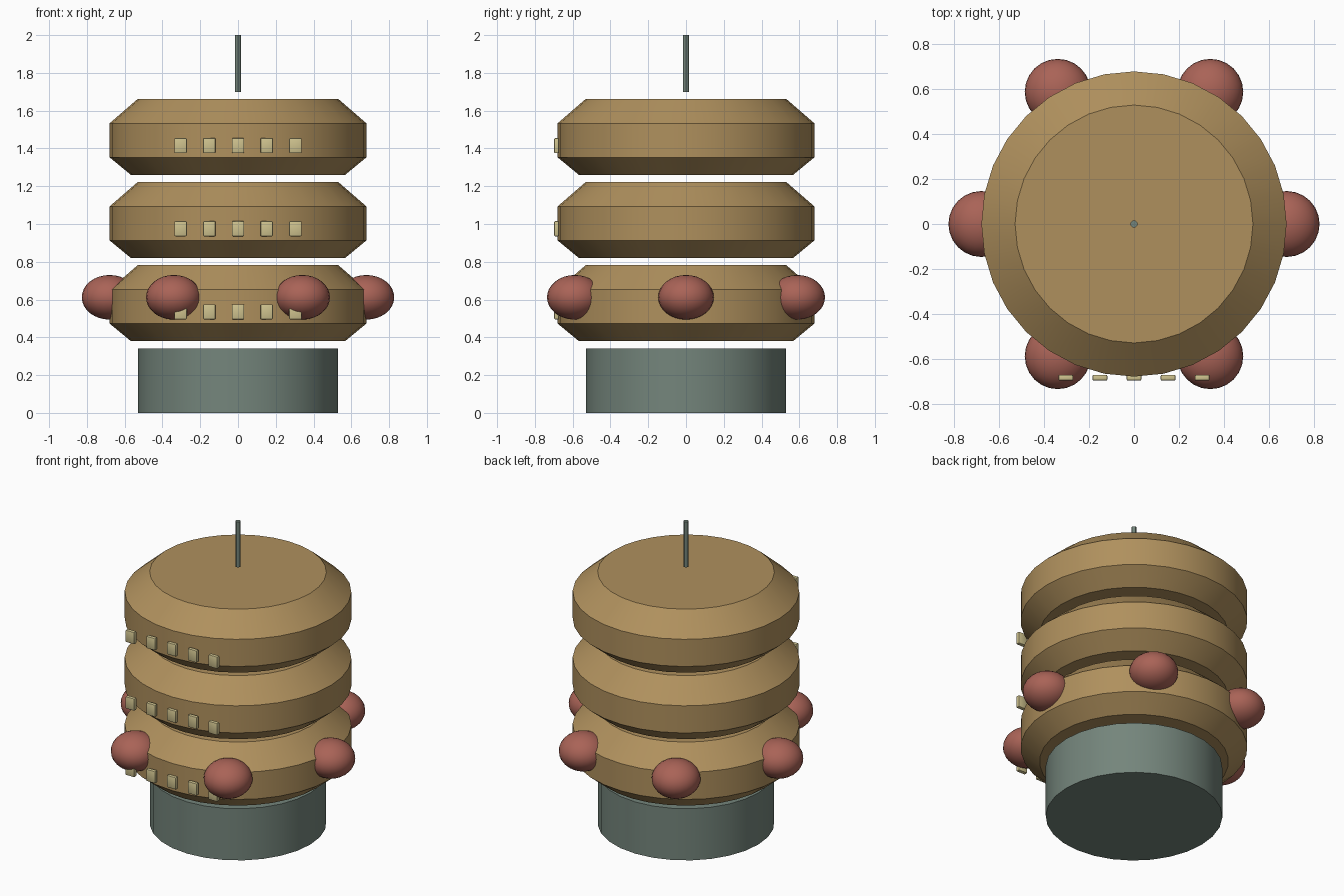
import bpy, bmesh, math

if "Cube" in bpy.data.objects:
    bpy.data.objects.remove(bpy.data.objects["Cube"])


def material(name, rgb):
    m = bpy.data.materials.new(name)
    m.diffuse_color = (*rgb, 1)
    m.use_nodes = True
    m.node_tree.nodes["Principled BSDF"].inputs["Base Color"].default_value = m.diffuse_color
    return m


TAN = material("warm tan", (0.43, 0.28, 0.11))
GREEN = material("grey green", (0.175, 0.235, 0.20))
RED = material("brick red", (0.40, 0.125, 0.095))
CREAM = material("pale cream", (0.62, 0.54, 0.27))


def finish(bm, name, mat, angle=30):
    """Turn a bmesh into a named object with smooth shading and sharp edges."""
    bmesh.ops.recalc_face_normals(bm, faces=bm.faces)
    me = bpy.data.meshes.new(name)
    bm.to_mesh(me)
    bm.free()
    me.materials.append(mat)
    ob = bpy.data.objects.new(name, me)
    bpy.context.collection.objects.link(ob)
    bpy.ops.object.select_all(action='DESELECT')
    ob.select_set(True)
    bpy.context.view_layer.objects.active = ob
    bpy.ops.object.shade_smooth_by_angle(angle=math.radians(angle))
    return ob


def turned(name, profile, sides, mat):
    """Closed solid of revolution from (radius, height) points."""
    bm = bmesh.new()
    rings = [[bm.verts.new((r * math.cos(2 * math.pi * i / sides),
                            r * math.sin(2 * math.pi * i / sides), z))
              for i in range(sides)] for r, z in profile]
    for low, high in zip(rings, rings[1:]):
        for i in range(sides):
            j = (i + 1) % sides
            bm.faces.new((low[i], low[j], high[j], high[i]))
    bm.faces.new(rings[0][::-1])
    bm.faces.new(rings[-1])
    return finish(bm, name, mat)


# Base cylinder and thin mast
turned("base", [(0.53, 0), (0.53, 0.342)], 28, GREEN)
turned("mast", [(0.016, 1.70), (0.016, 2.0)], 12, GREEN)

# Three floating drums, each with a row of windows on the front
for level in range(3):
    z = 0.38 + 0.44 * level
    turned(f"drum_{level + 1}",
           [(0.567, z), (0.68, z + 0.093), (0.68, z + 0.273), (0.53, z + 0.403)],
           32, TAN)
    for k in range(-2, 3):
        bm = bmesh.new()
        bmesh.ops.create_cube(bm, size=1)
        for v in bm.verts:
            v.co = (v.co.x * 0.066 + k * 0.152, v.co.y * 0.026 - 0.685,
                    v.co.z * 0.08 + z + 0.155)
        bmesh.ops.bevel(bm, geom=bm.edges[:], offset=0.006, segments=2,
                        affect='EDGES', profile=0.5)
        finish(bm, f"window_{level + 1}_{k + 3}", CREAM)

# Six squashed pods around the lowest drum
for i in range(6):
    a = math.radians(60 * i)
    bm = bmesh.new()
    bmesh.ops.create_uvsphere(bm, u_segments=24, v_segments=16, radius=1)
    for v in bm.verts:
        v.co = (v.co.x * 0.147 + 0.68 * math.cos(a),
                v.co.y * 0.147 + 0.68 * math.sin(a), v.co.z * 0.118 + 0.612)
    finish(bm, f"pod_{i + 1}", RED)
